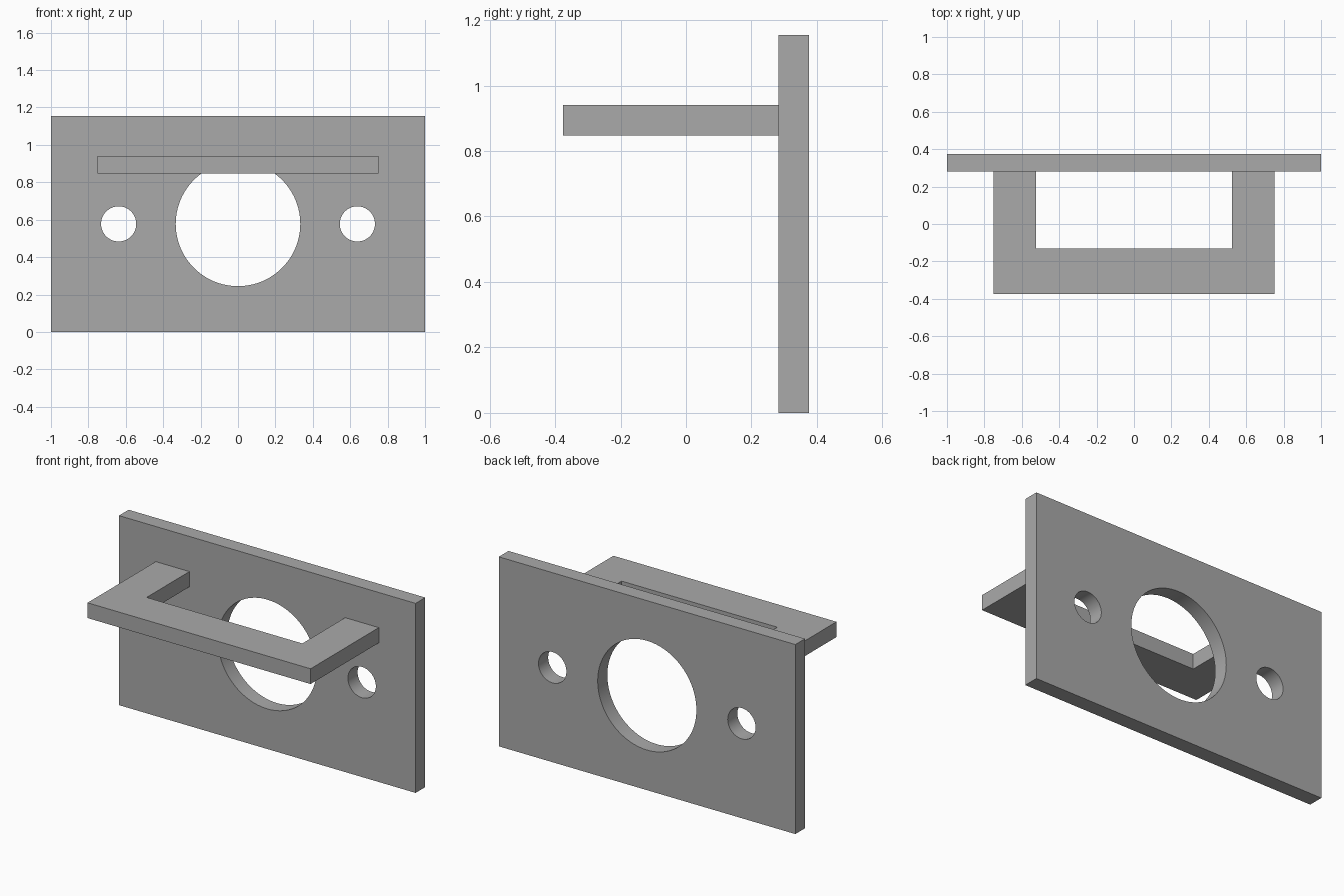
import bpy
import bmesh
from math import pi

if "Cube" in bpy.data.objects:
    bpy.data.objects.remove(bpy.data.objects["Cube"])

grey = bpy.data.materials.new("plain_grey")
grey.use_nodes = True
colour = (0.4, 0.4, 0.4, 1)
grey.diffuse_color = colour
grey.node_tree.nodes["Principled BSDF"].inputs["Base Color"].default_value = colour


def prism(name, outline, height):
    """Extrude a flat XY outline upwards from the object's origin."""
    bm = bmesh.new()
    face = bm.faces.new([bm.verts.new((x, y, 0)) for x, y in outline])
    top = bmesh.ops.extrude_face_region(bm, geom=[face])["geom"]
    verts = [v for v in top if isinstance(v, bmesh.types.BMVert)]
    bmesh.ops.translate(bm, verts=verts, vec=(0, 0, height))
    bmesh.ops.recalc_face_normals(bm, faces=bm.faces)
    mesh = bpy.data.meshes.new(name)
    bm.to_mesh(mesh)
    bm.free()
    mesh.materials.append(grey)
    obj = bpy.data.objects.new(name, mesh)
    bpy.context.collection.objects.link(obj)
    return obj


def drill(target, x, z, radius):
    """Cut a round hole through the plate from front to back."""
    bpy.ops.mesh.primitive_cylinder_add(
        vertices=96, radius=radius, depth=0.5,
        location=(x, PLATE_FRONT, z), rotation=(pi / 2, 0, 0))
    cutter = bpy.context.object
    cutter.hide_render = True
    cutter.data.materials.append(grey)
    bpy.context.view_layer.objects.active = target
    mod = target.modifiers.new("hole", "BOOLEAN")
    mod.operation, mod.solver, mod.object = "DIFFERENCE", "EXACT", cutter
    bpy.ops.object.modifier_apply(modifier=mod.name)
    bpy.data.objects.remove(cutter)


PLATE_FRONT, BACK = 0.282, 0.375
HEIGHT = 1.155

# Upright plate with a large centre hole and two screw holes
plate = prism("back_plate", [(-1, PLATE_FRONT), (1, PLATE_FRONT), (1, BACK), (-1, BACK)], HEIGHT)
for x, radius in ((0, 0.333), (-0.638, 0.094), (0.638, 0.094)):
    drill(plate, x, HEIGHT / 2, radius)

# U-shaped handle standing out from the front
half = [(0.752, -BACK), (0.752, PLATE_FRONT), (0.525, PLATE_FRONT), (0.525, -0.13)]
handle = prism("handle", half + [(-x, y) for x, y in reversed(half)], 0.093)
handle.location.z = 0.848

# Smooth hole walls, crisp edges
bpy.ops.object.select_all(action="DESELECT")
plate.select_set(True)
bpy.context.view_layer.objects.active = plate
bpy.ops.object.shade_smooth_by_angle(angle=pi / 6)
